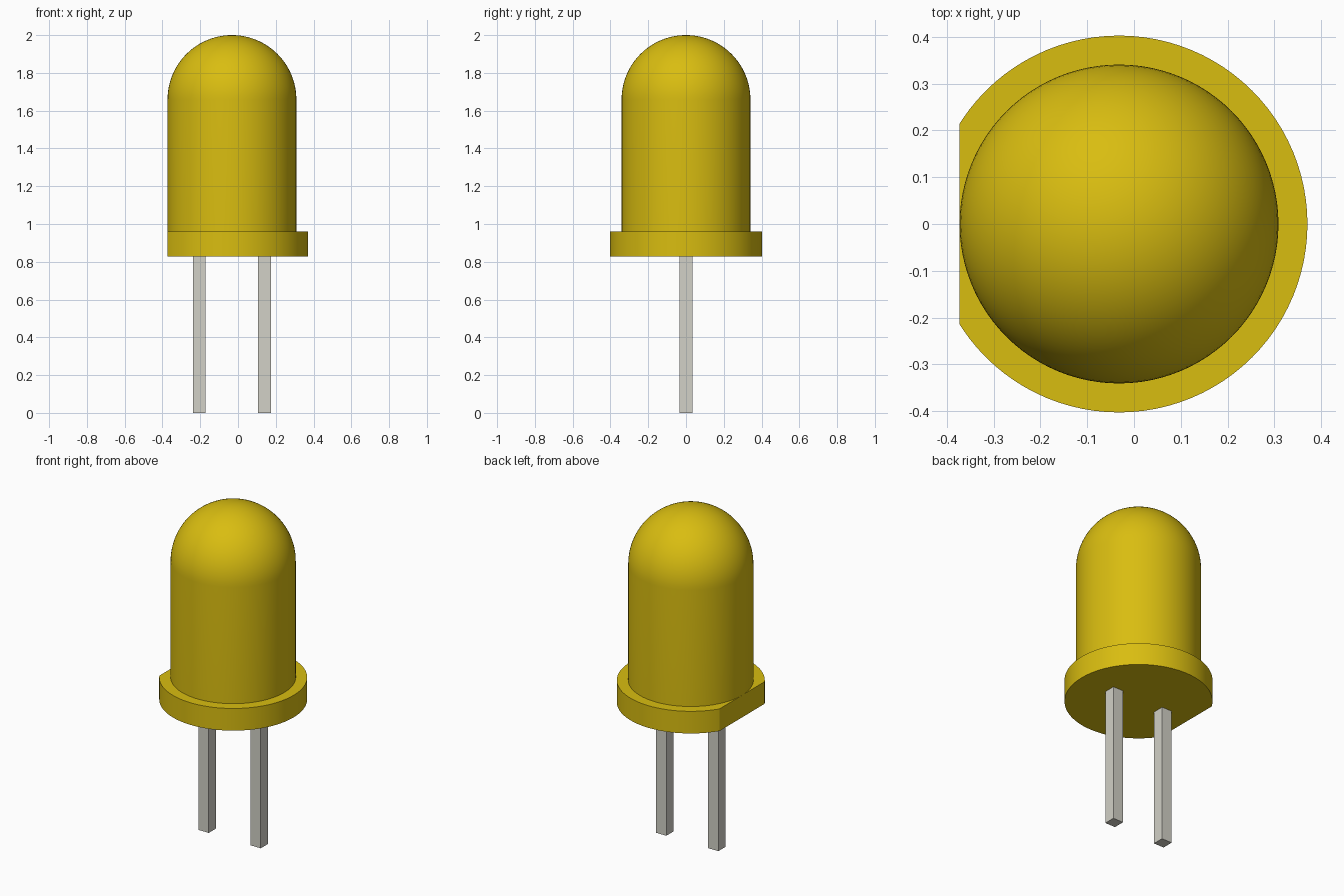
import bpy, bmesh, math
from mathutils import Matrix, Vector

if "Cube" in bpy.data.objects:
    bpy.data.objects.remove(bpy.data.objects["Cube"], do_unlink=True)

AXIS_X = -0.032          # centre of the round parts
BODY_R, FLANGE_R = 0.341, 0.403
FLANGE_BOTTOM, FLANGE_TOP = 0.827, 0.96
FLAT_X = -0.373          # flat cut on the flange
SEGMENTS = 96


def material(name, srgb):
    linear = [((c / 255 + 0.055) / 1.055) ** 2.4 if c > 10 else c / 255 / 12.92 for c in srgb]
    mat = bpy.data.materials.new(name)
    mat.use_nodes = True
    mat.diffuse_color = (*linear, 1)
    bsdf = mat.node_tree.nodes["Principled BSDF"]
    bsdf.inputs["Base Color"].default_value = (*linear, 1)
    bsdf.inputs["Roughness"].default_value = 0.5
    return mat


def add_object(name, bm, mat, smooth=False):
    bmesh.ops.recalc_face_normals(bm, faces=bm.faces[:])
    mesh = bpy.data.meshes.new(name)
    bm.to_mesh(mesh)
    bm.free()
    mesh.materials.append(mat)
    obj = bpy.data.objects.new(name, mesh)
    bpy.context.collection.objects.link(obj)
    if smooth:
        bpy.ops.object.select_all(action='DESELECT')
        obj.select_set(True)
        bpy.context.view_layer.objects.active = obj
        bpy.ops.object.shade_smooth_by_angle(angle=math.radians(30))
    return obj


def lathe(profile):
    """Turn (radius, z) points around the vertical axis of the lens."""
    bm = bmesh.new()
    verts = [bm.verts.new((AXIS_X + r, 0, z)) for r, z in profile]
    edges = [bm.edges.new(pair) for pair in zip(verts, verts[1:])]
    bmesh.ops.spin(bm, geom=verts + edges, cent=(AXIS_X, 0, 0), axis=(0, 0, 1),
                   angle=2 * math.pi, steps=SEGMENTS)
    bmesh.ops.remove_doubles(bm, verts=bm.verts[:], dist=1e-5)
    return bm


yellow = material("yellow plastic", (217, 189, 16))
grey = material("grey metal", (210, 209, 199))

# Lens: straight barrel ending in a hemisphere
dome_z = 2 - BODY_R
dome = [(BODY_R * math.cos(a), dome_z + BODY_R * math.sin(a))
        for a in (math.pi / 2 * i / 24 for i in range(25))]
add_object("lens_body", lathe([(BODY_R, FLANGE_TOP - 0.02)] + dome), yellow, smooth=True)

# Flange: disc with one side cut flat
bm = lathe([(0, FLANGE_BOTTOM), (FLANGE_R, FLANGE_BOTTOM), (FLANGE_R, FLANGE_TOP), (0, FLANGE_TOP)])
bmesh.ops.bisect_plane(bm, geom=bm.verts[:] + bm.edges[:] + bm.faces[:],
                       plane_co=(FLAT_X, 0, 0), plane_no=(-1, 0, 0), clear_outer=True)
bmesh.ops.holes_fill(bm, edges=[e for e in bm.edges if e.is_boundary])
add_object("flange", bm, yellow, smooth=True)

# Square leads
LEAD_TOP, LEAD_W = FLANGE_BOTTOM + 0.01, 0.068
for name, side in (("right_lead", -1), ("left_lead", 1)):
    bm = bmesh.new()
    centre = Vector((AXIS_X + side * 0.173, 0, LEAD_TOP / 2))
    bmesh.ops.create_cube(bm, size=1, matrix=Matrix.Translation(centre)
                          @ Matrix.Diagonal((LEAD_W, LEAD_W, LEAD_TOP, 1)))
    add_object(name, bm, grey)
